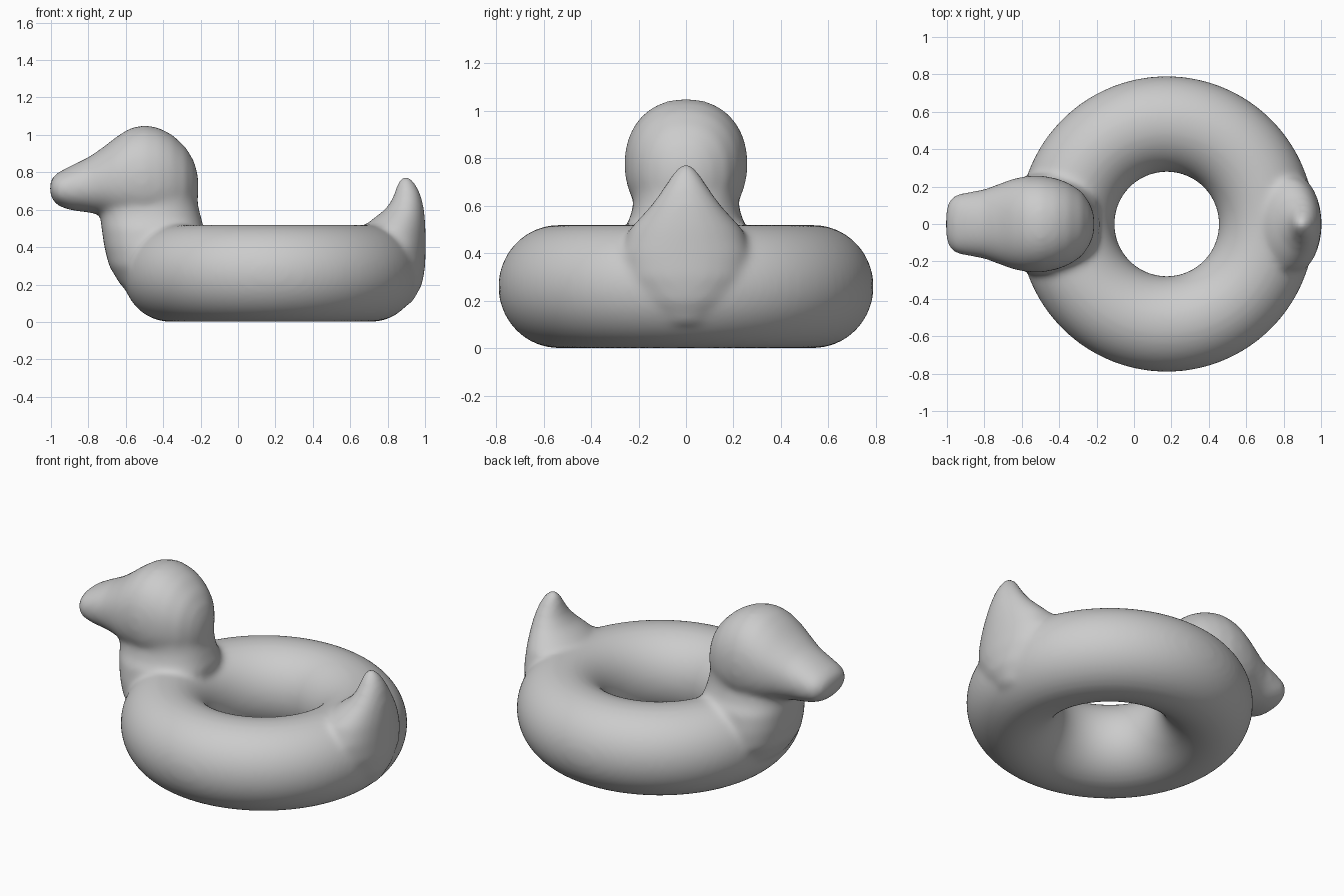
import bpy
import bmesh
from math import sin, cos, pi, copysign

if "Cube" in bpy.data.objects:
    bpy.data.objects.remove(bpy.data.objects["Cube"])

SIDES = 40
RING_X = 0.175
bm = bmesh.new()


def oval(power=1.0):
    """Unit oval; a power under 1 makes it boxier."""
    for i in range(SIDES):
        a = 2 * pi * i / SIDES
        yield tuple(copysign(abs(v) ** power, v) for v in (cos(a), sin(a)))


def loft(sections, closed=False):
    rows = [[bm.verts.new(p) for p in s] for s in sections]
    pairs = list(zip(rows, rows[1:]))
    if closed:
        pairs.append((rows[-1], rows[0]))
    else:
        bm.faces.new(rows[0])
        bm.faces.new(rows[-1])
    for r, s in pairs:
        for i in range(SIDES):
            j = (i + 1) % SIDES
            bm.faces.new((r[i], r[j], s[j], s[i]))


def upright(stations, power):
    """Stations: height, lowest x, highest x, half width."""
    loft([[((a + b) / 2 + u * (b - a) / 2, v * w, z) for u, v in oval(power)]
          for z, a, b, w in stations])


# inflated ring
tube = []
for k in range(96):
    t = 2 * pi * k / 96
    tube.append([(RING_X + (0.535 + 0.256 * u) * cos(t),
                  (0.535 + 0.256 * u) * sin(t), 0.26 + 0.26 * v)
                 for u, v in oval()])
loft(tube, closed=True)

# chest and neck
upright([(0.12, -0.54, -0.3, 0.16), (0.2, -0.63, -0.25, 0.24),
         (0.3, -0.69, -0.22, 0.28), (0.4, -0.715, -0.2, 0.28),
         (0.5, -0.73, -0.18, 0.265), (0.55, -0.735, -0.195, 0.235),
         (0.61, -0.74, -0.21, 0.222), (0.7, -0.7, -0.23, 0.22)], 0.85)

# head and beak, lofted from tip to nape: x, top, bottom, half width
head = [(-1.005, 0.75, 0.68, 0.07), (-0.99, 0.775, 0.65, 0.12),
        (-0.96, 0.8, 0.62, 0.155), (-0.9, 0.832, 0.598, 0.168),
        (-0.8, 0.88, 0.585, 0.185), (-0.72, 0.935, 0.57, 0.215),
        (-0.65, 0.99, 0.54, 0.241), (-0.58, 1.035, 0.52, 0.256),
        (-0.5, 1.053, 0.5, 0.26), (-0.42, 1.037, 0.5, 0.246),
        (-0.35, 1.0, 0.52, 0.22), (-0.28, 0.935, 0.55, 0.175),
        (-0.235, 0.86, 0.6, 0.11), (-0.213, 0.78, 0.66, 0.05)]
loft([[(x, u * w, (top + low) / 2 + v * (top - low) / 2) for u, v in oval(0.92)]
      for x, top, low, w in head])

# tail
upright([(0.1, 0.7, 0.93, 0.12), (0.2, 0.7, 0.985, 0.2),
         (0.3, 0.7, 1.002, 0.26), (0.4, 0.68, 1.003, 0.27),
         (0.5, 0.66, 1.003, 0.24), (0.55, 0.72, 1.0, 0.195),
         (0.6, 0.785, 0.995, 0.15), (0.65, 0.822, 0.985, 0.113),
         (0.7, 0.84, 0.97, 0.08), (0.745, 0.855, 0.945, 0.05),
         (0.778, 0.872, 0.918, 0.02)], 1.0)

bmesh.ops.recalc_face_normals(bm, faces=bm.faces)
mesh = bpy.data.meshes.new("swim_ring")
bm.to_mesh(mesh)
bm.free()
body = bpy.data.objects.new("swim_ring", mesh)
bpy.context.collection.objects.link(body)

# fuse the parts into one soft skin
remesh = body.modifiers.new("fuse", 'REMESH')
remesh.mode = 'VOXEL'
remesh.voxel_size = 0.016
remesh.use_smooth_shade = True
soften = body.modifiers.new("soften", 'SMOOTH')
soften.factor = 0.5
soften.iterations = 16

# plain grey vinyl
grey = bpy.data.materials.new("plain_grey")
grey.use_nodes = True
colour = (0.6, 0.6, 0.6, 1)
grey.diffuse_color = colour
grey.node_tree.nodes["Principled BSDF"].inputs["Base Color"].default_value = colour
mesh.materials.append(grey)
for p in mesh.polygons:
    p.use_smooth = True
